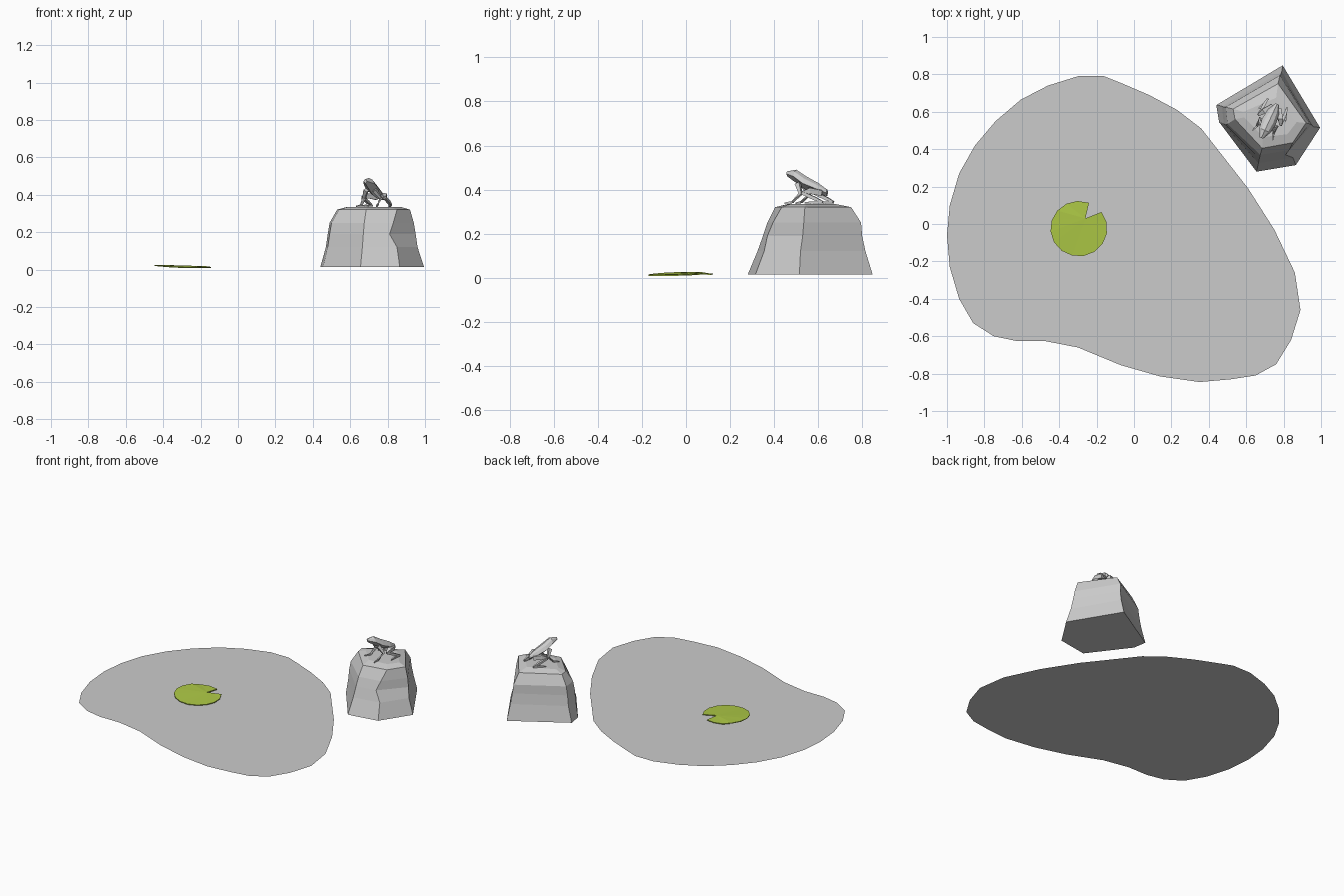
import bpy, bmesh, math
from mathutils import Vector, Matrix

if "Cube" in bpy.data.objects:
    bpy.data.objects.remove(bpy.data.objects["Cube"])


def make_object(name, bm, color=None):
    bmesh.ops.recalc_face_normals(bm, faces=bm.faces)
    me = bpy.data.meshes.new(name)
    bm.to_mesh(me)
    bm.free()
    ob = bpy.data.objects.new(name, me)
    bpy.context.collection.objects.link(ob)
    if color:
        mat = bpy.data.materials.new(name + "_color")
        mat.diffuse_color = (*color, 1)
        mat.use_nodes = True
        mat.node_tree.nodes["Principled BSDF"].inputs["Base Color"].default_value = mat.diffuse_color
        me.materials.append(mat)
    return ob


def loft(bm, rings):
    # skin a list of equal-length closed rings and cap both ends
    vs = [[bm.verts.new(p) for p in r] for r in rings]
    n = len(vs[0])
    for a, b in zip(vs, vs[1:]):
        for i in range(n):
            j = (i + 1) % n
            bm.faces.new((a[i], a[j], b[j], b[i]))
    bm.faces.new(vs[0][::-1])
    bm.faces.new(vs[-1])


def limb(bm, points, radii, side):
    # four-sided tapered tube through the joints, mirrored by side
    pts = [Vector((p[0] * side, p[1], p[2])) for p in points]
    rings = []
    for i, (p, r) in enumerate(zip(pts, radii)):
        d = (pts[min(i + 1, len(pts) - 1)] - pts[max(i - 1, 0)]).normalized()
        u = d.orthogonal().normalized()
        v = d.cross(u)
        rings.append([p + u * r * math.cos(k * math.pi / 2) + v * r * math.sin(k * math.pi / 2)
                      for k in range(4)])
    loft(bm, rings)


# Pond: one flat face with an irregular shoreline
shore = [(-.30, .79), (-.16, .79), (-.06, .75), (.08, .69), (.23, .61), (.36, .51), (.61, .19),
         (.75, -.03), (.86, -.26), (.89, -.46), (.84, -.62), (.76, -.75), (.65, -.81),
         (.52, -.83), (.35, -.845), (.14, -.815), (-.07, -.755), (-.30, -.66), (-.48, -.625),
         (-.63, -.625), (-.75, -.60), (-.86, -.53), (-.935, -.40), (-.985, -.23), (-1, -.06),
         (-.985, .10), (-.935, .27), (-.85, .42), (-.74, .55), (-.605, .665), (-.46, .74)]
bm = bmesh.new()
bm.faces.new([bm.verts.new((x, y, 0)) for x, y in reversed(shore)])
pond = make_object("pond", bm)
if pond.data.polygons[0].normal.z < 0:
    pond.data.flip_normals()

# Lily pad: notched disc, slightly lifted at the back left
bm = bmesh.new()


def pad_z(x, y):
    lift = max(0, min(1, (y - x - .12) / .27))
    return .008 + .012 * lift - (.006 if y > .09 else 0)


STEPS = 14
rim = [(-.26, .03)]
for i in range(STEPS + 1):
    a = math.radians(69 + (397 - 69) * i / STEPS)
    rim.append((-.295 + .152 * math.cos(a), -.025 + .148 * math.sin(a)))
layers = [[bm.verts.new((x, y, pad_z(x, y) + t)) for x, y in rim] for t in (0, .005)]
for layer in layers:
    for i in range(1, len(rim) - 1):
        f = (layer[0], layer[i], layer[i + 1])
        bm.faces.new(f if layer is layers[1] else f[::-1])
for i in range(len(rim)):
    j = (i + 1) % len(rim)
    bm.faces.new((layers[0][i], layers[0][j], layers[1][j], layers[1][i]))
make_object("lily_pad", bm, (.42, .58, .06))

# Rock: stacked six-sided rings, chipped on the front right
rock_rings = [
    (.013, [(.44, .636), (.455, .545), (.655, .28), (.865, .315), (.995, .515), (.795, .848)]),
    (.12, [(.47, .63), (.48, .535), (.665, .325), (.85, .355), (.96, .52), (.79, .815)]),
    (.19, [(.48, .625), (.49, .53), (.67, .35), (.81, .37), (.95, .53), (.785, .80)]),
    (.25, [(.49, .625), (.50, .535), (.675, .37), (.83, .395), (.94, .535), (.78, .795)]),
    (.32, [(.53, .615), (.54, .56), (.685, .405), (.85, .435), (.92, .54), (.77, .75)]),
    (.335, [(.585, .60), (.59, .57), (.69, .465), (.82, .48), (.87, .545), (.76, .675)])]
bm = bmesh.new()
loft(bm, [[(x, y, z) for x, y in ring] for z, ring in rock_rings])
make_object("rock", bm)

# Frog: built facing -y, heights above the rock top, then turned on the rock
place = Matrix.Translation((.725, .555, .335)) @ Matrix.Rotation(math.radians(-25), 4, 'Z')
body = [(-.105, .148, .125, .010), (-.06, .155, .095, .032), (-.01, .125, .062, .040),
        (.05, .095, .045, .032), (.095, .065, .035, .010)]
bm = bmesh.new()
loft(bm, [[(0, y, top), (w * .6, y, top - (top - bot) * .15), (w, y, (top + bot) / 2),
           (0, y, bot), (-w, y, (top + bot) / 2), (-w * .6, y, top - (top - bot) * .15)]
          for y, top, bot, w in body])
make_object("frog_body", bm).matrix_world = place

bm = bmesh.new()
for s in (1, -1):
    # front leg, thigh and shin, hind foot
    limb(bm, [(.025, -.04, .09), (.05, -.015, .045), (.048, -.055, .008), (.06, -.09, .003)],
         [.016, .010, .007, .004], s)
    limb(bm, [(.018, .075, .05), (.05, .03, .06), (.065, .0, .05)], [.018, .019, .009], s)
    limb(bm, [(.065, .0, .05), (.062, .06, .025), (.058, .10, .008)], [.010, .011, .006], s)
    limb(bm, [(.055, .10, .006), (.07, .05, .006), (.085, .02, .004)], [.006, .008, .003], s)
make_object("frog_legs", bm).matrix_world = place
